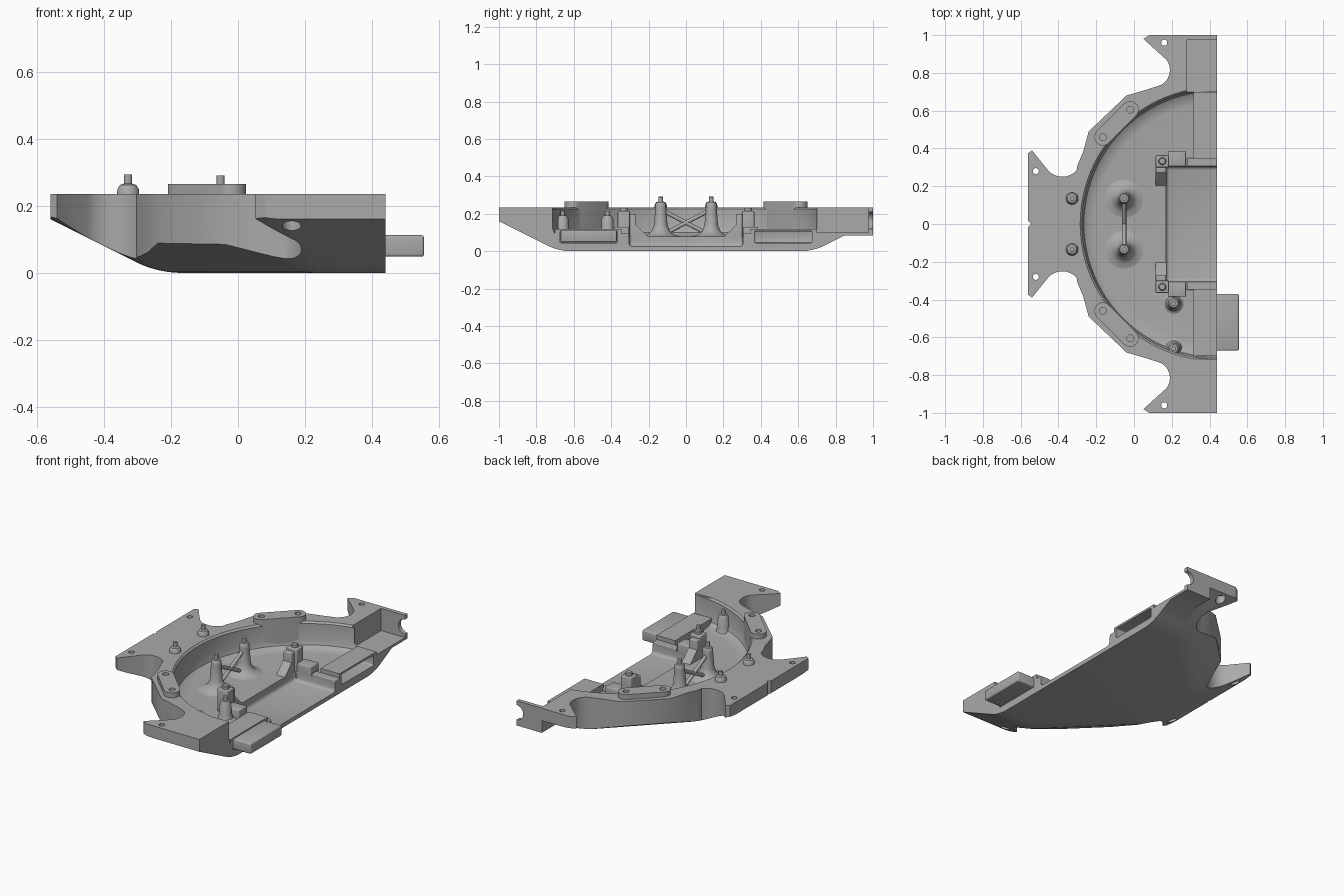
import bpy, bmesh, math
from mathutils import Vector

if "Cube" in bpy.data.objects:
    bpy.data.objects.remove(bpy.data.objects["Cube"])

grey = bpy.data.materials.new("plain grey")
grey.use_nodes = True
grey.diffuse_color = (0.4, 0.4, 0.4, 1)
grey.node_tree.nodes["Principled BSDF"].inputs["Base Color"].default_value = (0.4, 0.4, 0.4, 1)


def finish(bm, name):
    bmesh.ops.recalc_face_normals(bm, faces=bm.faces)
    mesh = bpy.data.meshes.new(name)
    bm.to_mesh(mesh)
    bm.free()
    mesh.materials.append(grey)
    ob = bpy.data.objects.new(name, mesh)
    bpy.context.collection.objects.link(ob)
    return ob


def bevel(bm, width, segments=3):
    if width:
        bmesh.ops.bevel(bm, geom=bm.edges[:], offset=width, segments=segments,
                        affect='EDGES', profile=0.5)


def box(name, lo, hi, round_off=0):
    bm = bmesh.new()
    bmesh.ops.create_cube(bm, size=1)
    for v in bm.verts:
        v.co = Vector([(a + b) / 2 + c * (b - a) for a, b, c in zip(lo, hi, v.co)])
    bevel(bm, round_off)
    return finish(bm, name)


def prism(name, points, z0, z1):
    bm = bmesh.new()
    face = bm.faces.new([bm.verts.new((x, y, z0)) for x, y in points])
    up = bmesh.ops.extrude_face_region(bm, geom=[face])["geom"]
    for v in up:
        if isinstance(v, bmesh.types.BMVert):
            v.co.z = z1
    return finish(bm, name)


def lathe(name, profile, x, y, steps=32):
    # Closed solid of revolution; the profile runs from bottom to top
    bm = bmesh.new()
    rings = [[bm.verts.new((x + r * math.cos(math.tau * i / steps),
                            y + r * math.sin(math.tau * i / steps), z))
              for i in range(steps)] for r, z in profile]
    for a, b in zip(rings, rings[1:]):
        for i in range(steps):
            j = (i + 1) % steps
            bm.faces.new((a[i], a[j], b[j], b[i]))
    bm.faces.new(rings[0])
    bm.faces.new(rings[-1])
    return finish(bm, name)


def rod(name, a, b, radius):
    a, b = Vector(a), Vector(b)
    bm = bmesh.new()
    bmesh.ops.create_cone(bm, cap_ends=True, segments=16, radius1=radius,
                          radius2=radius, depth=(b - a).length)
    turn = (b - a).to_track_quat('Z', 'Y')
    for v in bm.verts:
        v.co = turn @ v.co + (a + b) / 2
    return finish(bm, name)


def combine(target, tool, operation='DIFFERENCE'):
    mod = target.modifiers.new("cut", 'BOOLEAN')
    mod.object, mod.operation, mod.solver = tool, operation, 'EXACT'
    bpy.context.view_layer.objects.active = target
    bpy.ops.object.modifier_apply(modifier=mod.name)
    bpy.data.objects.remove(tool)


# Body: plan outline with scalloped tabs
def arc(cx, cy, r, start, end, n=10):
    return [(cx + r * math.cos(math.radians(start + (end - start) * i / n)),
             cy + r * math.sin(math.radians(start + (end - start) * i / n)))
            for i in range(n + 1)]


half = [(0.44, 1), (0.08, 1), (0.05, 0.98), (0.16, 0.88)]
half += arc(0.1, 0.815, 0.09, 40, -60)
half += [(0.08, 0.715), (-0.04, 0.68), (-0.24, 0.49), (-0.27, 0.38), (-0.3, 0.31)]
half += arc(-0.38, 0.35, 0.1, -40, -135, 8)
half += [(-0.54, 0.39), (-0.56, 0.375), (-0.56, 0.015)]
outline = half + [(-0.545, 0)] + [(x, -y) for x, y in reversed(half)]
body = prism("body", outline, -0.1, 0.235)

# Sloping underside, rounded where the planes meet
bm = bmesh.new()
for d in (0, 0.6):
    west, side, diag = -0.24 - d, 0.68 + d, 0.48 + 1.414 * d
    for s in (-1, 1):
        for x, y in ((west, diag + west), (side - diag, side), (1.5, side)):
            bm.verts.new((x, s * y, d / 2))
bmesh.ops.convex_hull(bm, input=bm.verts)
bmesh.ops.dissolve_limit(bm, angle_limit=0.01, verts=bm.verts, edges=bm.edges)
bevel(bm, 0.06, 4)
combine(body, finish(bm, "hull"), 'INTERSECT')

# Corner shelf, below the slope on one side
combine(body, box("shelf", (0.27, 0.8, 0.085), (0.44, 1, 0.2)), 'UNION')
combine(body, box("shelf_cut", (0.28, 0.7, 0.1), (0.6, 0.975, 0.4)))
combine(body, rod("cable_notch", (0.44, 0.9, 0.165), (0.44, 1.1, 0.165), 0.045))

# Round basin with a filleted floor, flat on one side
basin = lathe("basin", [(0.64, 0.08), (0.68, 0.084), (0.705, 0.1), (0.715, 0.13),
                        (0.715, 0.225), (0.725, 0.235), (0.725, 0.4)], 0.44, 0, 96)
combine(basin, box("flat_side", (0.15, -1, 0), (2, -0.715, 1)))
combine(body, basin)

# Sunken rectangle open to the back
combine(body, box("sunken_floor", (0.17, -0.305, 0.025), (0.7, 0.305, 0.5), 0.02))

# Screw holes with wider bores below
for x, y in ((0.16, 0.96), (-0.52, 0.28)):
    for s in (-1, 1):
        combine(body, lathe("hole", [(0.028, -0.1), (0.028, 0.18), (0.016, 0.18),
                                     (0.016, 0.4)], x, s * y, 24))

# Port housings at the back edge
for s, name in ((1, "left"), (-1, "right")):
    y0, y1 = sorted((s * 0.345, s * 0.7))
    combine(body, box("housing", (0.315, y0, 0.03), (0.44, y1, 0.12)), 'UNION')
    y0, y1 = sorted((s * 0.365, s * 0.675))
    combine(body, box("port", (0.33, y0, 0.045), (0.6, y1, 0.108), 0.008))
    # step between housing and sunken floor
    y0, y1 = sorted((s * 0.305, s * 0.35))
    box(name + "_ledge", (0.28, y0, 0.05), (0.44, y1, 0.095), 0.006)
parts = [body]

# Plug block standing out of one port
parts.append(box("plug_block", (0.32, -0.67, 0.048), (0.555, -0.37, 0.112), 0.008))

for s, side in ((1, "left"), (-1, "right")):
    # Clamp bar lying across the diagonal wall
    a, b = (-0.165, s * 0.46), (-0.02, s * 0.605)
    turn = 45 * s
    pts = arc(*b, 0.045, turn - 90, turn + 90) + arc(*a, 0.045, turn + 90, turn + 270)
    bar = prism(side + "_clamp_bar", pts, 0.1, 0.265)
    for x, y in (a, b):
        combine(bar, lathe("bar_hole", [(0.018, 0.245), (0.018, 0.4)], x, y, 24))
    parts.append(bar)

    # Corner post with flank, gusset and pin
    def post_box(name, x0, x1, ya, yb, z1):
        y0, y1 = sorted((s * ya, s * yb))
        parts.append(box(side + name, (x0, y0, 0.03), (x1, y1, z1), 0.005))
    post_box("_post", 0.115, 0.185, 0.3, 0.365, 0.215)
    post_box("_post_flank", 0.18, 0.275, 0.305, 0.385, 0.13)
    post_box("_post_wing", 0.115, 0.17, 0.27, 0.305, 0.2)
    parts.append(lathe(side + "_post_pin", [(0.02, 0.2), (0.02, 0.23), (0.015, 0.235)],
                       0.15, s * 0.333, 20))
    bm = bmesh.new()
    for x in (0.115, 0.172):
        for y, z in ((0.2, 0.075), (0.27, 0.145), (0.28, 0.145), (0.28, 0.05)):
            bm.verts.new((x, s * y, z))
    bmesh.ops.convex_hull(bm, input=bm.verts)
    parts.append(finish(bm, side + "_post_gusset"))

    # Tall flared pillar and rim peg
    parts.append(lathe(side + "_pillar", [(0.11, 0.078), (0.075, 0.086), (0.05, 0.105),
                       (0.036, 0.14), (0.029, 0.235), (0.029, 0.25), (0.022, 0.262),
                       (0.012, 0.264), (0.012, 0.29)], -0.052, s * 0.135))
    parts.append(lathe(side + "_rim_peg", [(0.033, 0.225), (0.032, 0.25), (0.024, 0.262),
                       (0.012, 0.266), (0.012, 0.293)], -0.328, s * 0.135))
    # Crossed braces between the pillars
    parts.append(rod(side + "_brace", (-0.052, s * 0.12, 0.09),
                     (-0.052, s * -0.12, 0.215), 0.011))

# Short pegs beside the plug
for y, name in ((-0.42, "inner"), (-0.66, "outer")):
    parts.append(lathe(name + "_short_peg", [(0.058, 0.078), (0.042, 0.088), (0.034, 0.11),
                       (0.031, 0.175), (0.022, 0.19), (0.012, 0.192), (0.012, 0.215)],
                       0.21, y))

bpy.ops.object.select_all(action='DESELECT')
for ob in parts:
    ob.select_set(True)
bpy.context.view_layer.objects.active = body
bpy.ops.object.shade_smooth_by_angle(angle=math.radians(32))
